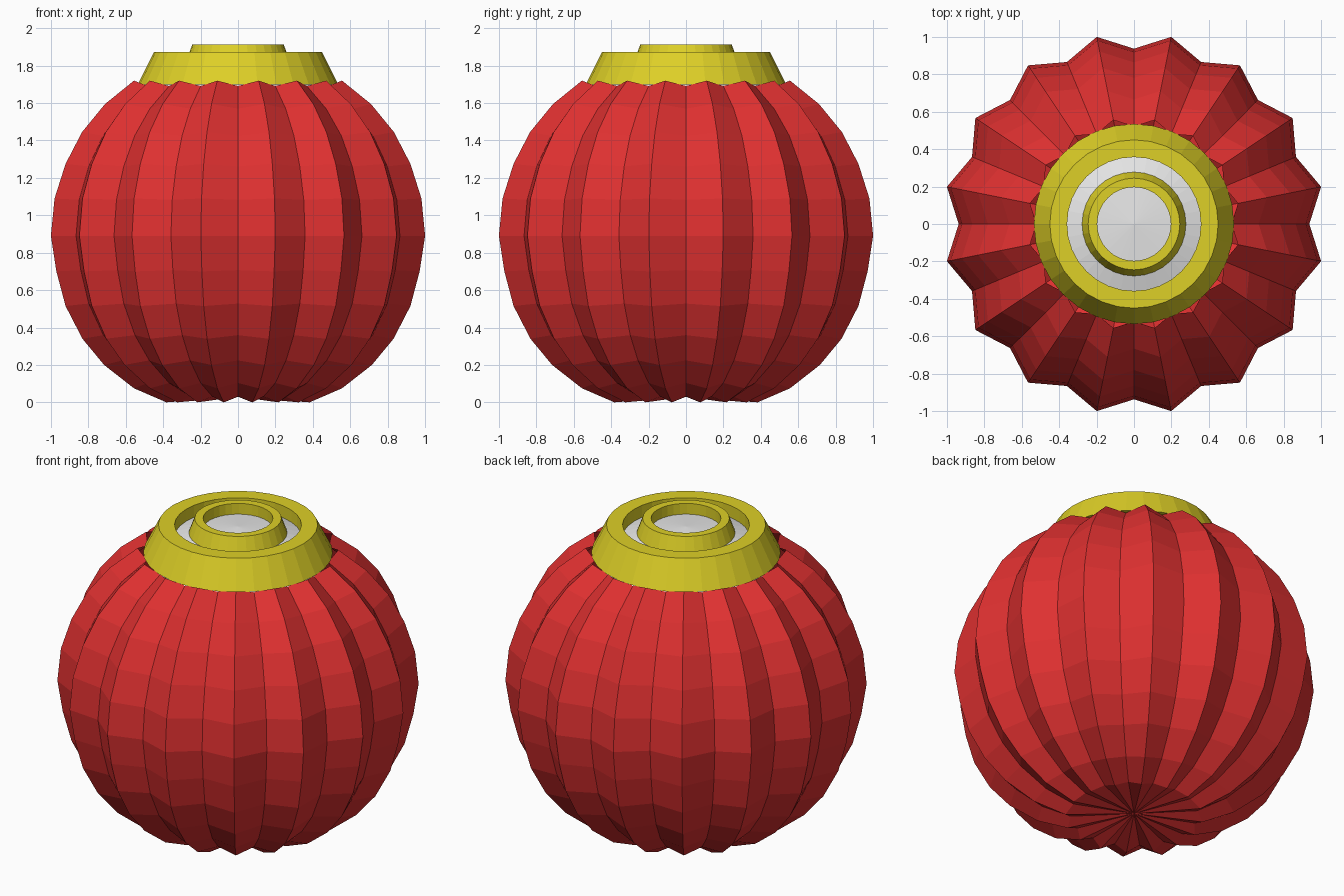
import bpy, bmesh
from math import sin, cos, pi

if "Cube" in bpy.data.objects:
    bpy.data.objects.remove(bpy.data.objects["Cube"])


def material(name, rgb):
    m = bpy.data.materials.new(name)
    m.diffuse_color = (*rgb, 1)
    m.use_nodes = True
    m.node_tree.nodes["Principled BSDF"].inputs["Base Color"].default_value = m.diffuse_color
    return m


red = material("lantern red", (0.74, 0.03, 0.03))
yellow = material("gold yellow", (0.73, 0.63, 0.02))
white = material("paper white", (0.8, 0.8, 0.8))

CENTRE = 0.89


def lathe(name, profile, sides, mat, pole=None, closed=False, pleat=None, phase=0.0):
    """Flat-faced turned shape; profile is (radius, z) pairs, pole the z of an end point."""
    bm = bmesh.new()
    rings = []
    for r, z in profile:
        ring = []
        for i in range(sides):
            a = 2 * pi * (i + phase) / sides
            rr, zz = r, z
            if pleat and i % 2 == 0:          # valleys between the ribs
                rr = r * pleat[0]
                zz = CENTRE + (z - CENTRE) * pleat[1]
            ring.append(bm.verts.new((rr * cos(a), rr * sin(a), zz)))
        rings.append(ring)
    pairs = list(zip(rings, rings[1:]))
    if closed:
        pairs.append((rings[-1], rings[0]))
    for lo, hi in pairs:
        for i in range(sides):
            j = (i + 1) % sides
            bm.faces.new((lo[i], lo[j], hi[j], hi[i]))
    if pole is not None:
        tip = bm.verts.new((0, 0, pole[1]))
        ring = rings[pole[0]]
        for i in range(sides):
            bm.faces.new((ring[i], tip, ring[(i + 1) % sides]) if pole[0] == 0
                         else (ring[i], ring[(i + 1) % sides], tip))
    bmesh.ops.recalc_face_normals(bm, faces=bm.faces)
    me = bpy.data.meshes.new(name)
    bm.to_mesh(me)
    bm.free()
    me.materials.append(mat)
    ob = bpy.data.objects.new(name, me)
    bpy.context.collection.objects.link(ob)
    return ob


# Pleated round body: 16 ribs, nearly closed below and open on top
body_profile = [(0.39, 0.0), (0.567, 0.075), (0.73, 0.2), (0.848, 0.34),
                (0.94, 0.515), (0.99, 0.7), (1.02, 0.89), (1.0, 1.09),
                (0.94, 1.275), (0.85, 1.445), (0.725, 1.595), (0.567, 1.72)]
lathe("pleated_body", body_profile, 32, red, pole=(0, 0.03), pleat=(0.919, 0.965))

# White dome closing the top
lathe("top_dome", [(0.525, 1.69), (0.38, 1.79), (0.2, 1.845)], 32, white, pole=(-1, 1.86))

# Tapered collars on top
lathe("outer_collar", [(0.535, 1.70), (0.45, 1.872), (0.358, 1.872), (0.358, 1.70)],
      32, yellow, closed=True)
lathe("inner_collar", [(0.28, 1.815), (0.245, 1.912), (0.197, 1.912), (0.197, 1.815)],
      32, yellow, closed=True)
